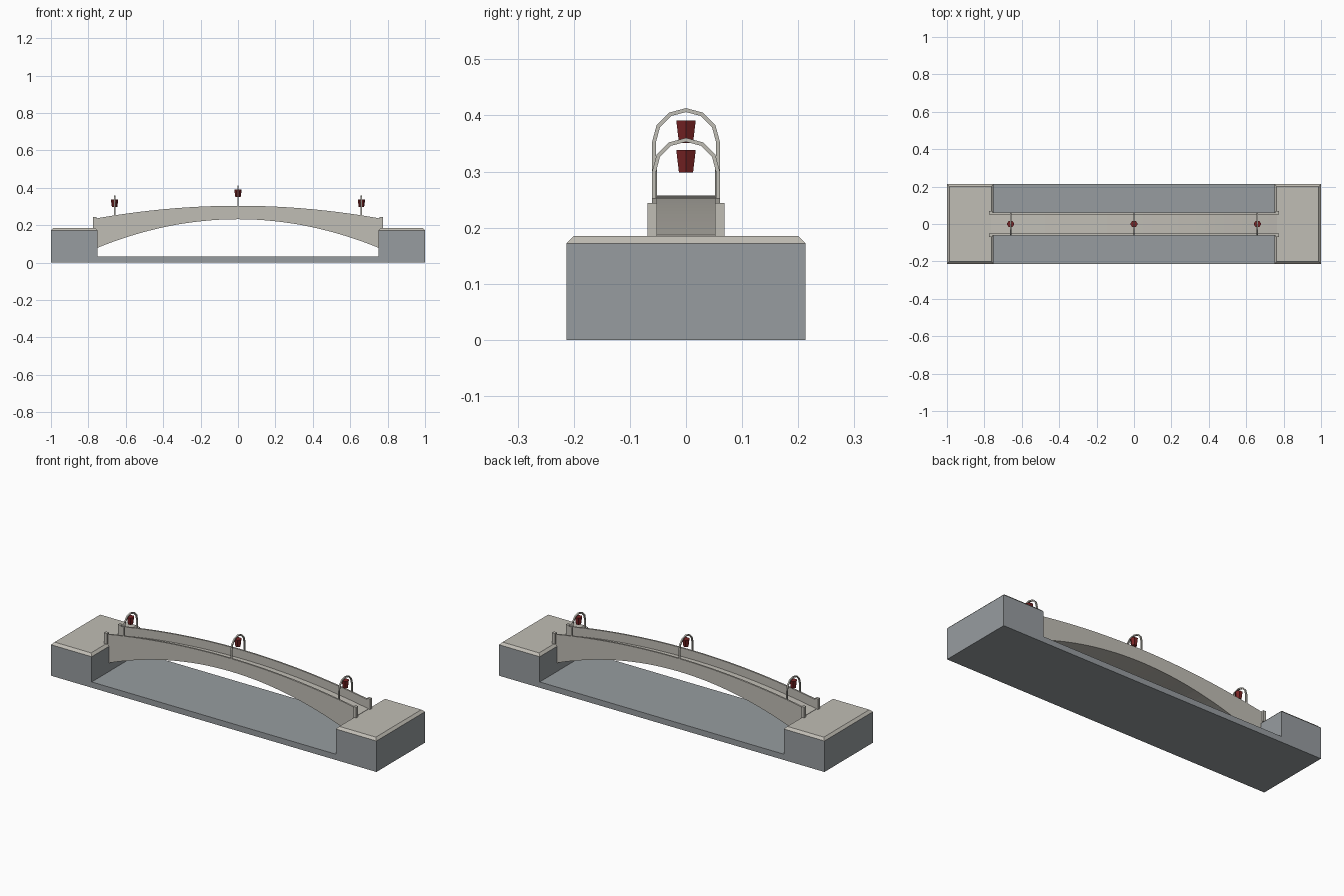
import bpy, bmesh, math

if "Cube" in bpy.data.objects:
    bpy.data.objects.remove(bpy.data.objects["Cube"])

def material(name, rgb):
    m = bpy.data.materials.new(name)
    m.diffuse_color = (*rgb, 1)
    m.use_nodes = True
    m.node_tree.nodes["Principled BSDF"].inputs["Base Color"].default_value = m.diffuse_color
    return m

STONE = material("pale_stone", (0.53, 0.51, 0.46))
GREY = material("slate_grey", (0.31, 0.335, 0.35))
RED = material("lantern_red", (0.19, 0.017, 0.018))

def finish(name, bm, mat):
    bmesh.ops.recalc_face_normals(bm, faces=bm.faces)
    me = bpy.data.meshes.new(name)
    bm.to_mesh(me)
    bm.free()
    me.materials.append(mat)
    ob = bpy.data.objects.new(name, me)
    bpy.context.collection.objects.link(ob)
    return ob

def loft(name, rings, mat):
    """Skin a row of equal-sized rings and close both ends."""
    bm = bmesh.new()
    rows = [[bm.verts.new(p) for p in ring] for ring in rings]
    n = len(rows[0])
    for a, b in zip(rows, rows[1:]):
        for i in range(n):
            j = (i + 1) % n
            bm.faces.new((a[i], a[j], b[j], b[i]))
    bm.faces.new(rows[0])
    bm.faces.new(rows[-1])
    return finish(name, bm, mat)

def rect(x0, x1, y0, y1, z):
    return [(x0, y0, z), (x1, y0, z), (x1, y1, z), (x0, y1, z)]

def box(name, x0, x1, y0, y1, z0, z1, mat):
    return loft(name, [rect(x0, x1, y0, y1, z0), rect(x0, x1, y0, y1, z1)], mat)

def arc(crown, end, half):
    return lambda x: crown - (crown - end) * (x / half) ** 2

deck_z = arc(0.257, 0.187, 0.765)
rail_z = arc(0.304, 0.235, 0.765)
soffit_z = arc(0.232, 0.08, 0.75)

def arched_strip(name, y0, y1, low, high, half, mat, n=32):
    rings = []
    for i in range(n + 1):
        x = half * (2 * i / n - 1)
        rings.append([(x, y0, low(x)), (x, y1, low(x)), (x, y1, high(x)), (x, y0, high(x))])
    return loft(name, rings, mat)

# Channel bed and abutments in one stepped profile
profile = [(-1, 0), (1, 0), (1, 0.172), (0.75, 0.172), (0.75, 0.032),
           (-0.75, 0.032), (-0.75, 0.172), (-1, 0.172)]
loft("channel_base", [[(x, y, z) for x, z in profile] for y in (-0.213, 0.213)], GREY)

# Paving caps with chamfered edges
for side, x0, x1 in (("left", -1, -0.75), ("right", 0.75, 1)):
    c = 0.013
    loft(f"paving_{side}", [rect(x0, x1, -0.213, 0.213, 0.172),
                            rect(x0 + c, x1 - c, -0.213 + c, 0.213 - c, 0.185)], STONE)

# Bridge span, parapets and end posts
arched_strip("bridge_span", -0.061, 0.061, soffit_z, deck_z, 0.765, STONE)
for s, side in ((-1, "front"), (1, "back")):
    y0, y1 = sorted((s * 0.052, s * 0.061))
    arched_strip(f"parapet_{side}", y0, y1, deck_z, rail_z, 0.765, STONE)
    y0, y1 = sorted((s * 0.052, s * 0.069))
    for t, end in ((-1, "left"), (1, "right")):
        x0, x1 = sorted((t * 0.757, t * 0.775))
        box(f"post_{side}_{end}", x0, x1, y0, y1, 0.184, 0.244, STONE)

# Lantern hoops and tapered six-sided lanterns
def hoop(name, x, base, spring):
    w = 0.004
    path = [(0.0, base)] + [(math.radians(a), spring) for a in range(0, 181, 30)]
    path.append((math.pi, base))
    rings = []
    for ang, zc in path:
        ring = []
        for dx, r in ((-w, 0.0535), (w, 0.0535), (w, 0.0605), (-w, 0.0605)):
            ring.append((x + dx, r * math.cos(ang), zc + r * math.sin(ang)))
        rings.append(ring)
    return loft(name, rings, STONE)

def hexagon(x, r, z):
    return [(x + r * math.cos(k * math.pi / 3), r * math.sin(k * math.pi / 3), z) for k in range(6)]

for label, x, top in (("left", -0.66, 0.36), ("middle", 0, 0.413), ("right", 0.66, 0.36)):
    hoop(f"hoop_{label}", x, rail_z(x) - 0.02, top - 0.0605)
    loft(f"lantern_{label}", [hexagon(x, 0.0145, top - 0.062), hexagon(x, 0.02, top - 0.022)], RED)
